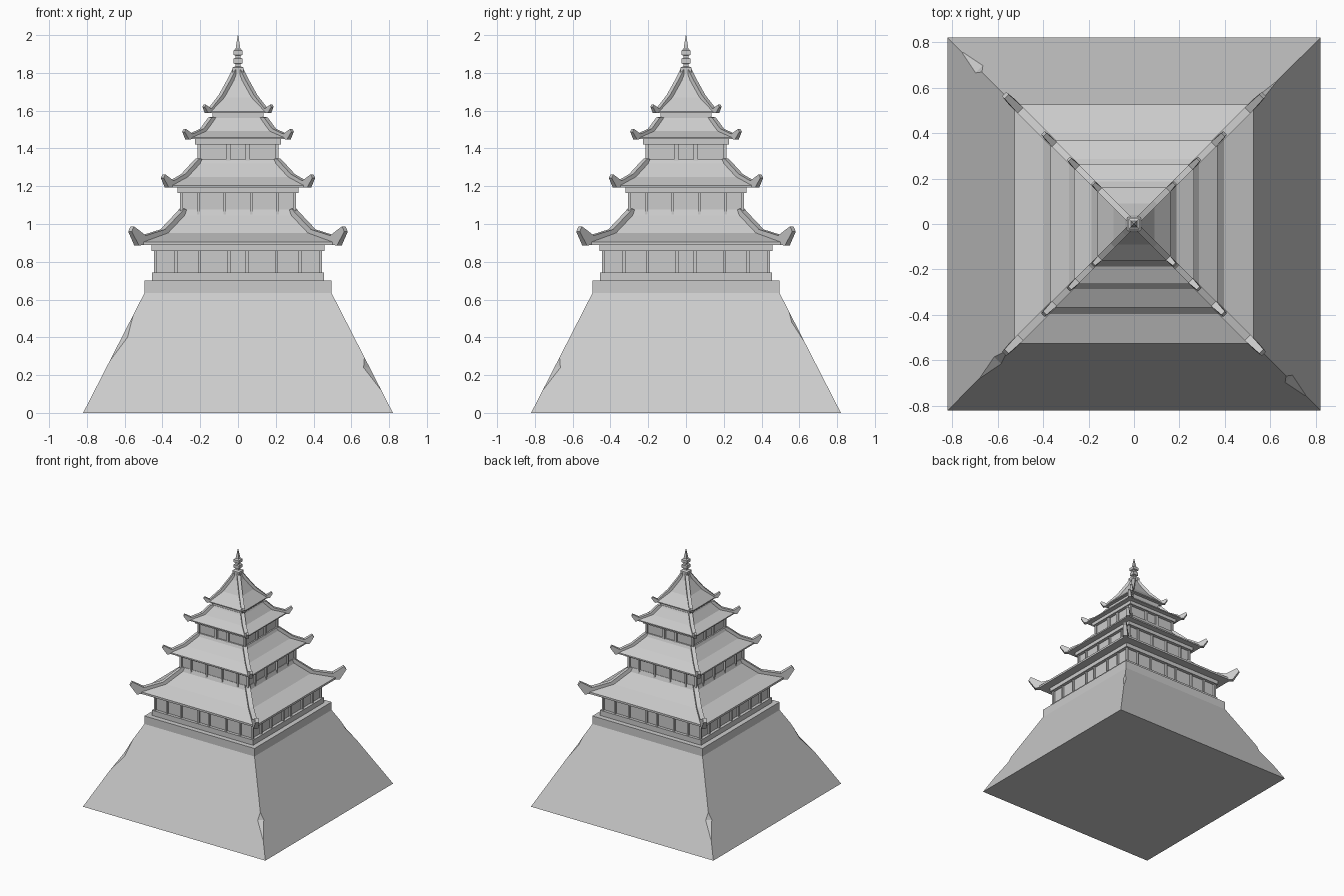
import bpy, bmesh, math
from mathutils import Matrix, Vector

cube = bpy.data.objects.get("Cube")
if cube:
    bpy.data.objects.remove(cube, do_unlink=True)

stone = bpy.data.materials.new("light grey")
stone.use_nodes = True
GREY = (0.6, 0.6, 0.6, 1)
stone.diffuse_color = GREY
stone.node_tree.nodes["Principled BSDF"].inputs["Base Color"].default_value = GREY


def finish(name, bm):
    bmesh.ops.recalc_face_normals(bm, faces=bm.faces)
    mesh = bpy.data.meshes.new(name)
    bm.to_mesh(mesh)
    bm.free()
    mesh.materials.append(stone)
    obj = bpy.data.objects.new(name, mesh)
    bpy.context.scene.collection.objects.link(obj)
    return obj


def square_loft(name, profile):
    """Square tower through (half width, height) pairs."""
    bm = bmesh.new()
    rings = [[bm.verts.new((sx * h, sy * h, z))
              for sx, sy in ((-1, -1), (1, -1), (1, 1), (-1, 1))] for h, z in profile]
    for low, high in zip(rings, rings[1:]):
        for i in range(4):
            j = (i + 1) % 4
            bm.faces.new((low[i], low[j], high[j], high[i]))
    bm.faces.new(rings[0])
    bm.faces.new(rings[-1])
    return finish(name, bm)


def diagonal_prism(bm, outline, width, quarter, tip_width=None, tip_from=9):
    """Extrude a (x offset, height) outline sideways along one corner diagonal."""
    rot = Matrix.Rotation(math.radians(45 + 90 * quarter), 3, 'Z')
    sides = []
    for s in (-0.5, 0.5):
        ring = []
        for d, z in outline:
            w = tip_width if tip_width and d > tip_from else width
            ring.append(bm.verts.new(rot @ Vector((d * math.sqrt(2), s * w, z))))
        sides.append(ring)
    a, b = sides
    bm.faces.new(a)
    bm.faces.new(b)
    for i in range(len(a)):
        j = (i + 1) % len(a)
        bm.faces.new((a[i], a[j], b[j], b[i]))


def add_box(bm, x, y, z, turn):
    """Box from three ranges, turned about the tower axis."""
    center = [(r[0] + r[1]) / 2 for r in (x, y, z)]
    size = [r[1] - r[0] for r in (x, y, z)]
    bmesh.ops.create_cube(bm, size=1, matrix=Matrix.Rotation(turn, 4, 'Z')
                          @ Matrix.Translation(center) @ Matrix.Diagonal((*size, 1)))


# Battered stone base with chipped corners
base = square_loft("stone_base", [(0.82, 0), (0.495, 0.635), (0.495, 0.70)])
low_chip = [(0.668, 0.3), (0.681, 0.24), (0.755, 0.125), (0.9, 0.25)]
long_chip = [(0.556, 0.515), (0.6, 0.4), (0.682, 0.27), (0.8, 0.5)]
high_chip = [(0.54, 0.55), (0.567, 0.48), (0.642, 0.35), (0.8, 0.5)]
for quarter, outline in enumerate((high_chip, low_chip, long_chip, low_chip)):
    bm = bmesh.new()
    diagonal_prism(bm, outline, 0.6, quarter)
    cutter = finish("chip_cutter", bm)
    cutter.hide_render = True
    cutter.hide_viewport = True
    mod = base.modifiers.new("chip", 'BOOLEAN')
    mod.object = cutter
    mod.solver = 'EXACT'

square_loft("base_ledge", [(0.455, 0.69), (0.455, 0.742)])


# Storey walls: recessed core, posts and head beam
def storey(name, half, z0, z1, beam_top, posts, post_width):
    recess = half - 0.014
    square_loft(name + "_wall", [(recess, z0 - 0.02), (recess, z1 + 0.01)])
    square_loft(name + "_head_beam", [(half + 0.012, z1), (half + 0.012, beam_top)])
    bm = bmesh.new()
    r = post_width / 2
    for side in range(4):
        turn = side * math.pi / 2
        for p in posts:
            for x in (-p, p):
                add_box(bm, (x - r, x + r), (-half, -recess + 0.005), (z0 - 0.02, z1 + 0.005), turn)
        add_box(bm, (-half, -half + 0.016), (-half, -half + 0.016), (z0 - 0.02, z1 + 0.005), turn)
    finish(name + "_posts", bm)


storey("lower_storey", 0.445, 0.742, 0.857, 0.895, (0.048, 0.202, 0.328), 0.014)
storey("middle_storey", 0.308, 1.07, 1.165, 1.2, (0.07, 0.21), 0.012)
storey("upper_storey", 0.215, 1.34, 1.422, 1.452, (0.052,), 0.022)
square_loft("top_neck", [(0.136, 1.53), (0.136, 1.6)])


# Curved roofs with upturned corner ridges
def roof(name, eave, bend, upper, top, k):
    (e, ez), (b, bz), (u, uz), (t, tz) = eave, bend, upper, top
    square_loft(name, [(e, ez - 0.016 * k), (e, ez), bend, upper, top])
    lift = 0.006 + 0.012 * k
    outline = [(t, tz + lift * 0.3), (u + 0.004, uz + lift), (b + 0.004, bz + lift),
               (e - 0.025 * k, ez + 0.034 * k), (e + 0.035 * k, ez + 0.083 * k),
               (e + 0.047 * k, ez + 0.055 * k), (e + 0.012 * k, ez - 0.018 * k),
               (e - 0.03 * k, ez - 0.016 * k), (b - 0.012, bz - 0.012),
               (u - 0.012, uz - 0.012), (t - 0.012, tz)]
    bm = bmesh.new()
    for quarter in range(4):
        diagonal_prism(bm, outline, 0.018 + 0.018 * k, quarter, 0.01 + 0.016 * k, e + 0.02 * k)
    finish(name + "_corner_ridges", bm)


roof("lower_roof", (0.525, 0.905), (0.395, 0.953), (0.308, 1.045), (0.297, 1.076), 1)
roof("middle_roof", (0.368, 1.205), (0.286, 1.25), (0.222, 1.32), (0.212, 1.342), 0.7)
roof("upper_roof", (0.263, 1.458), (0.187, 1.492), (0.145, 1.55), (0.138, 1.562), 0.55)
roof("top_roof", (0.161, 1.595), (0.09, 1.67), (0.04, 1.76), (0.018, 1.82), 0.45)

# Square stepped finial
square_loft("finial", [(0.03, 1.795), (0.03, 1.828), (0.014, 1.835), (0.014, 1.846),
                       (0.023, 1.85), (0.023, 1.876), (0.014, 1.88), (0.014, 1.892),
                       (0.024, 1.896), (0.024, 1.918), (0.013, 1.926), (0.001, 2.0)])
